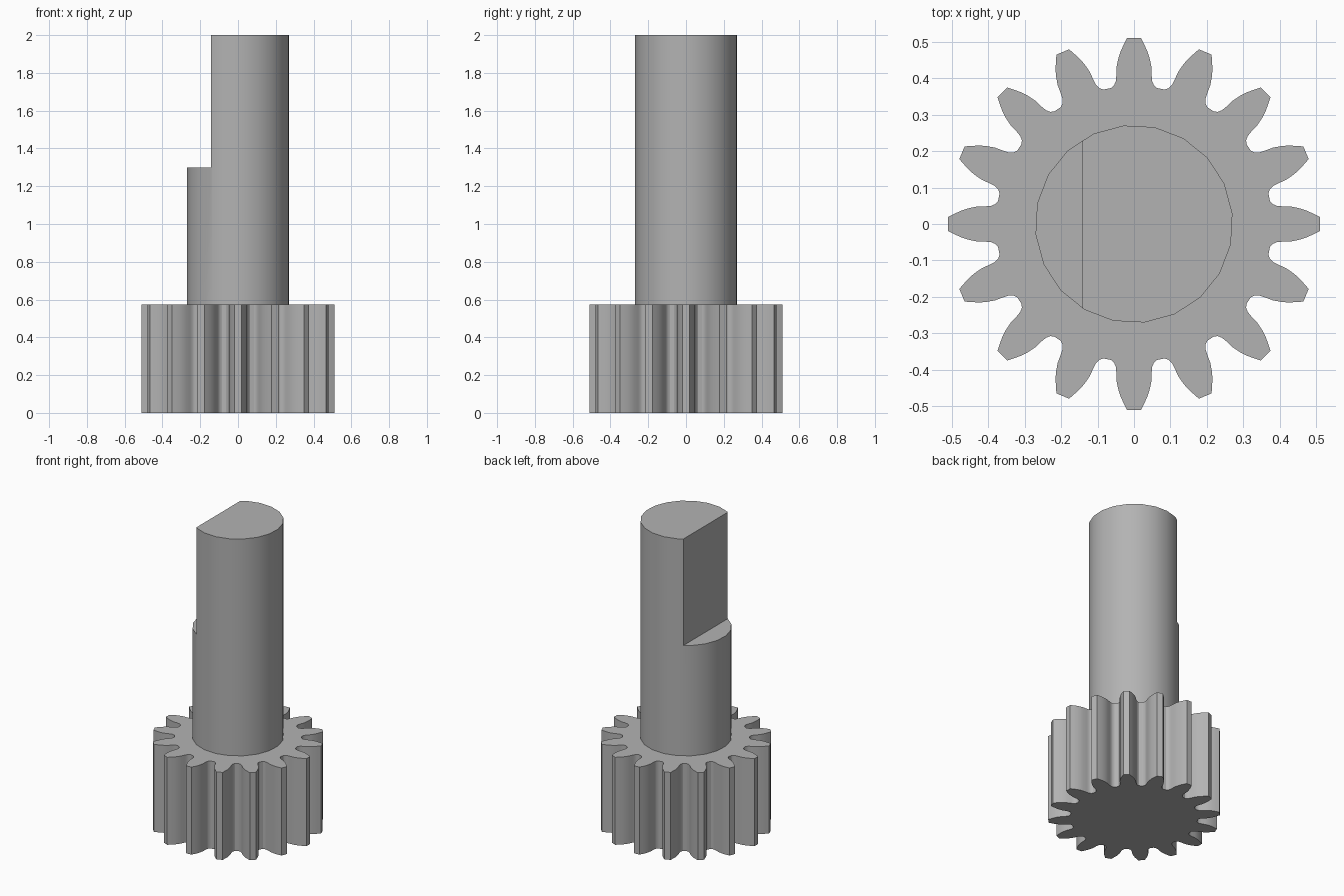
import bpy
import bmesh
from math import cos, sin, radians, pi

cube = bpy.data.objects.get("Cube")
if cube:
    bpy.data.objects.remove(cube, do_unlink=True)

TEETH = 16
GEAR_HEIGHT = 0.575
SHAFT_RADIUS = 0.272
SHAFT_SIDES = 20
FLAT_X = -0.142
FLAT_Z = 1.30
TOP_Z = 2.0

# One plain metal colour
metal = bpy.data.materials.new("grey metal")
metal.use_nodes = True
colour = (0.45, 0.45, 0.45, 1)
metal.diffuse_color = colour
metal.node_tree.nodes["Principled BSDF"].inputs["Base Color"].default_value = colour


def make_prism(name, outline, bottom, top):
    """Extrude a flat outline between two heights."""
    bm = bmesh.new()
    base = bm.faces.new([bm.verts.new((x, y, bottom)) for x, y in outline])
    result = bmesh.ops.extrude_face_region(bm, geom=[base], use_keep_orig=True)
    moved = [v for v in result["geom"] if isinstance(v, bmesh.types.BMVert)]
    bmesh.ops.translate(bm, verts=moved, vec=(0, 0, top - bottom))
    bmesh.ops.recalc_face_normals(bm, faces=bm.faces)
    mesh = bpy.data.meshes.new(name)
    bm.to_mesh(mesh)
    bm.free()
    mesh.materials.append(metal)
    obj = bpy.data.objects.new(name, mesh)
    bpy.context.collection.objects.link(obj)
    return obj


def select_only(obj):
    bpy.ops.object.select_all(action='DESELECT')
    obj.select_set(True)
    bpy.context.view_layer.objects.active = obj


def polar(r, angle):
    return r * cos(angle), r * sin(angle)


# Gear: half a tooth as (radius, degrees from tooth centre), mirrored and repeated
flank = [(0.512, 2.1), (0.495, 3.2), (0.475, 4.5), (0.455, 5.5), (0.435, 6.3),
         (0.41, 6.8), (0.395, 7.3), (0.385, 8.2), (0.379, 9.6)]
tooth = [(r, -a) for r, a in reversed(flank)] + flank
outline = [polar(r, radians(a) + 2 * pi * i / TEETH)
           for i in range(TEETH) for r, a in tooth]
gear = make_prism("pinion_gear", outline, 0, GEAR_HEIGHT)

# Shaft: round bar standing on the gear
ring = [polar(SHAFT_RADIUS, radians(6) + 2 * pi * i / SHAFT_SIDES)
        for i in range(SHAFT_SIDES)]
shaft = make_prism("shaft", ring, GEAR_HEIGHT, TOP_Z)

# Flat on the upper shaft, cut away with a block
block = [(-0.5, -0.5), (FLAT_X, -0.5), (FLAT_X, 0.5), (-0.5, 0.5)]
cutter = make_prism("flat_cutter", block, FLAT_Z, TOP_Z + 0.2)
cutter.hide_render = True
cut = shaft.modifiers.new("flat", 'BOOLEAN')
cut.operation = 'DIFFERENCE'
cut.solver = 'EXACT'
cut.object = cutter
select_only(shaft)
bpy.ops.object.modifier_apply(modifier=cut.name)
bpy.data.objects.remove(cutter, do_unlink=True)

# Smooth the curved sides and keep the corners sharp
for part in (gear, shaft):
    select_only(part)
    bpy.ops.object.shade_smooth_by_angle(angle=radians(30))
